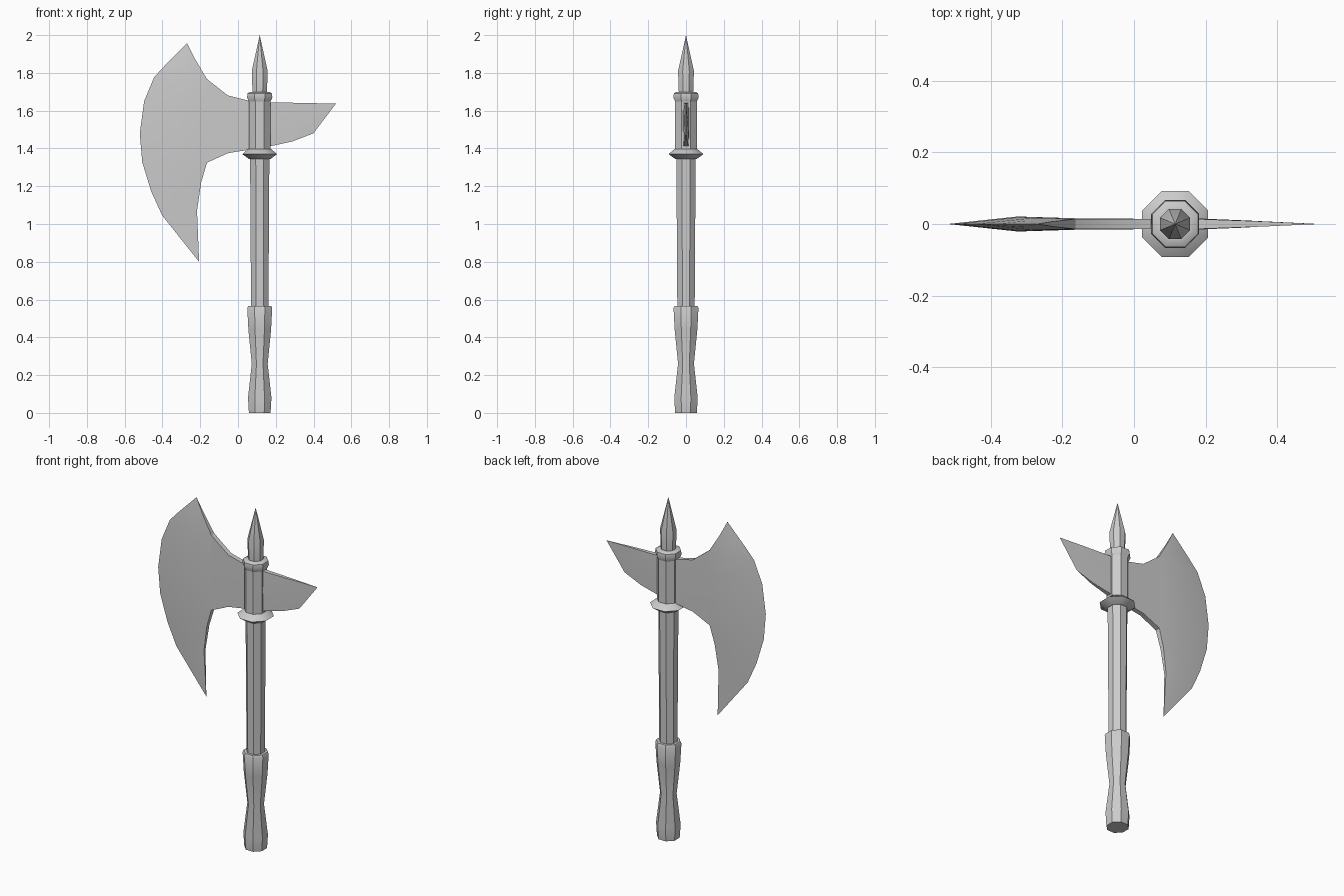
import bpy, bmesh, math
from mathutils import Vector

if "Cube" in bpy.data.objects:
    bpy.data.objects.remove(bpy.data.objects["Cube"])

CX = 0.115   # axis of the handle
SIDES = 8


def finish(bm, name, angle=40):
    bmesh.ops.remove_doubles(bm, verts=bm.verts, dist=1e-5)
    bmesh.ops.recalc_face_normals(bm, faces=bm.faces)
    me = bpy.data.meshes.new(name)
    bm.to_mesh(me)
    bm.free()
    ob = bpy.data.objects.new(name, me)
    bpy.context.collection.objects.link(ob)
    bpy.ops.object.select_all(action='DESELECT')
    ob.select_set(True)
    bpy.context.view_layer.objects.active = ob
    bpy.ops.object.shade_smooth_by_angle(angle=math.radians(angle))
    return ob


def turned(name, profile):
    """Eight-sided turned part from (half width across flats, z) pairs, capped at both ends."""
    bm = bmesh.new()
    rings = []
    for half, z in profile:
        r = half / math.cos(math.pi / SIDES)
        angles = [(i + 0.5) * math.tau / SIDES for i in range(SIDES)]
        rings.append([bm.verts.new((CX + r * math.cos(a), r * math.sin(a), z)) for a in angles])
    for lo, hi in zip(rings, rings[1:]):
        for i in range(SIDES):
            j = (i + 1) % SIDES
            bm.faces.new((lo[i], lo[j], hi[j], hi[i]))
    bm.faces.new(rings[0])
    if profile[-1][0] > 0:
        bm.faces.new(rings[-1])
    return finish(bm, name)


def plate(name, columns):
    """Thin two-sided plate from columns of (x, z, half thickness)."""
    bm = bmesh.new()
    grid = [[bm.verts.new((x, -h, z)) for x, z, h in col] for col in columns]
    for a, b in zip(grid, grid[1:]):
        for i in range(len(a) - 1):
            bm.faces.new((a[i], a[i + 1], b[i + 1], b[i]))
    rim = [e for e in bm.edges if e.is_boundary]
    front = list(bm.faces)
    twin = {v: bm.verts.new((v.co.x, -v.co.y, v.co.z)) for v in list(bm.verts)}
    for f in front:
        bm.faces.new([twin[v] for v in reversed(f.verts)])
    for e in rim:
        a, b = e.verts
        bm.faces.new((a, b, twin[b], twin[a]))
    return finish(bm, name, 30)


# Handle parts
turned("grip", [(0.057, 0), (0.058, 0.01), (0.062, 0.08), (0.042, 0.26),
                (0.060, 0.44), (0.066, 0.555), (0.060, 0.567), (0.045, 0.567)])
turned("shaft", [(0.046, 0.56), (0.051, 1.35)])
turned("lower_collar", [(0.050, 1.343), (0.058, 1.345), (0.092, 1.37), (0.060, 1.397), (0.050, 1.40)])
turned("head_socket", [(0.057, 1.39), (0.057, 1.65)])
turned("upper_collar", [(0.056, 1.645), (0.067, 1.67), (0.064, 1.692), (0.050, 1.70), (0.038, 1.70)])
turned("top_spike", [(0.038, 1.69), (0.042, 1.81), (0, 2.0)])

# Crescent blade: matching points on the inner curve and cutting edge
inner = [(-0.27, 1.957), (-0.227, 1.873), (-0.164, 1.767), (-0.164, 1.62), (-0.164, 1.47),
         (-0.164, 1.325), (-0.195, 1.22), (-0.217, 1.07), (-0.206, 0.80)]
edge = [(-0.27, 1.957), (-0.386, 1.84), (-0.444, 1.777), (-0.497, 1.65), (-0.52, 1.48),
        (-0.507, 1.327), (-0.46, 1.174), (-0.402, 1.046), (-0.206, 0.80)]
back_h = [0, 0.007, 0.014, 0.016, 0.016, 0.015, 0.012, 0.007, 0]
ridge_h = [0, 0.009, 0.016, 0.020, 0.021, 0.020, 0.015, 0.009, 0]


def ridge(a, b, h, t=0.45):
    p = Vector(a).lerp(Vector(b), t)
    return (p.x, p.y, h)


plate("crescent_blade", [
    [(x, z, h) for (x, z), h in zip(inner, back_h)],
    [ridge(a, b, h) for a, b, h in zip(inner, edge, ridge_h)],
    [(x, z, 0) for x, z in edge]])

# Neck joining the blade to the socket
plate("blade_neck", [
    [(0.10, 1.642, 0.014), (0.10, 1.52, 0.014), (0.10, 1.46, 0.014), (0.10, 1.40, 0.014)],
    [(-0.053, 1.68, 0.014), (-0.053, 1.57, 0.015), (-0.053, 1.47, 0.015), (-0.053, 1.375, 0.014)],
    [(x, z, h) for (x, z), h in zip(inner[2:6], back_h[2:6])]])

# Rear beak
plate("rear_beak", [
    [(0.12, 1.645, 0.016), (0.12, 1.52, 0.018), (0.12, 1.40, 0.016)],
    [(0.34, 1.641, 0.008), (0.31, 1.54, 0.010), (0.29, 1.438, 0.007)],
    [(0.518, 1.637, 0), (0.46, 1.56, 0), (0.40, 1.48, 0)]])
